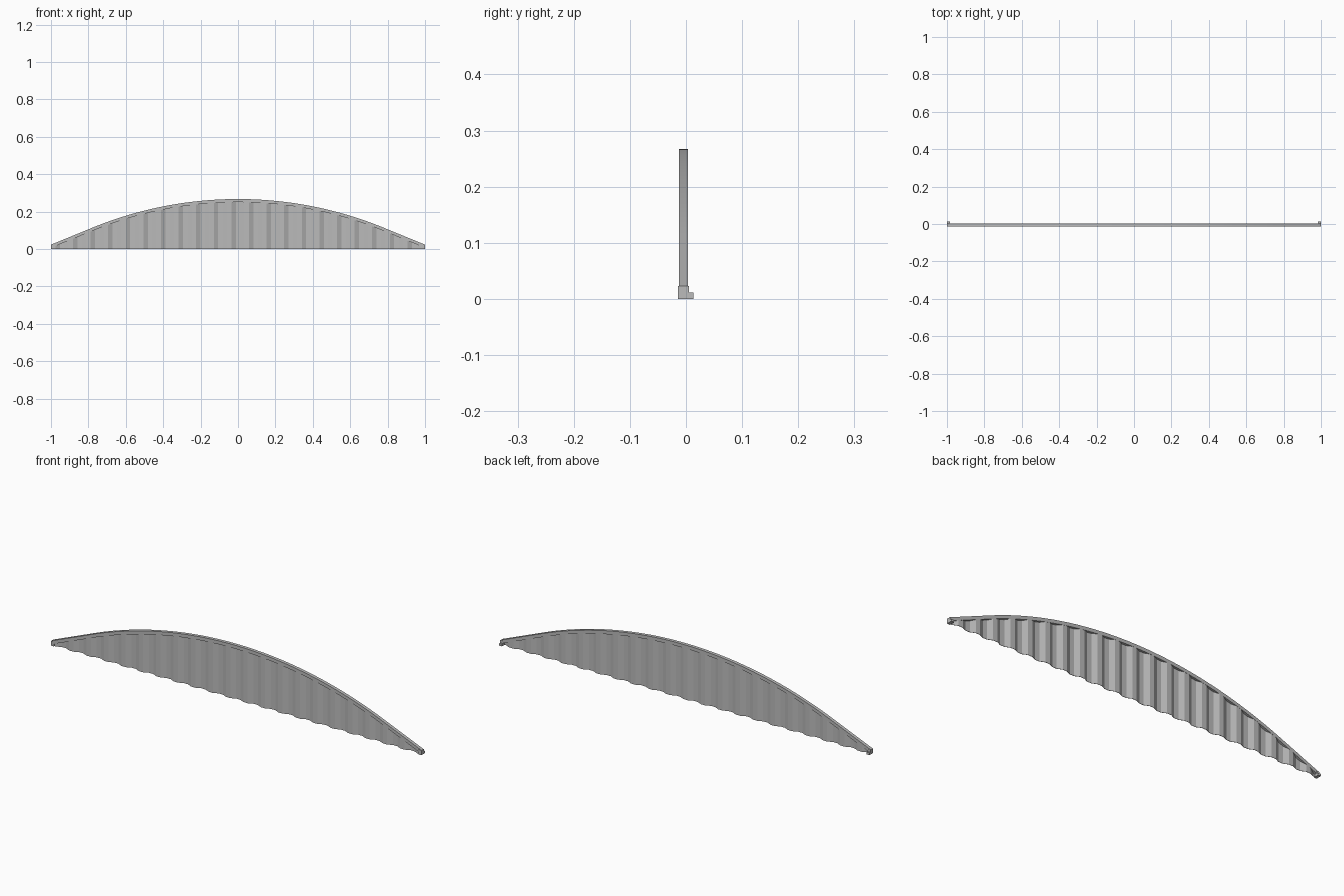
import bpy, bmesh, math

cube = bpy.data.objects.get("Cube")
if cube:
    bpy.data.objects.remove(cube, do_unlink=True)

grey = bpy.data.materials.new("galvanised grey")
grey.use_nodes = True
colour = (0.5, 0.5, 0.5, 1)
grey.diffuse_color = colour
grey.node_tree.nodes["Principled BSDF"].inputs["Base Color"].default_value = colour

RADIUS, APEX, ARC_END, SLOPE = 2.056, 0.267, 0.8, 0.41
RIM = 0.017
STEP = 2 / 85          # a quarter of one corrugation


def arch(x):
    """Top of the rim: a circular arc running into straight ends."""
    a = min(abs(x), ARC_END)
    return APEX - RADIUS + math.sqrt(RADIUS ** 2 - a ** 2) - (abs(x) - a) * SLOPE


def finish(name, bm):
    bmesh.ops.recalc_face_normals(bm, faces=bm.faces[:])
    mesh = bpy.data.meshes.new(name)
    bm.to_mesh(mesh)
    bm.free()
    mesh.materials.append(grey)
    obj = bpy.data.objects.new(name, mesh)
    bpy.context.collection.objects.link(obj)
    return obj


def loft(name, sections):
    """Skin a row of four-cornered sections and close both ends."""
    bm = bmesh.new()
    rings = [[bm.verts.new(p) for p in s] for s in sections]
    for a, b in zip(rings, rings[1:]):
        for i in range(4):
            j = (i + 1) % 4
            bm.faces.new((a[i], a[j], b[j], b[i]))
    bm.faces.new(rings[0])
    bm.faces.new(rings[-1])
    return finish(name, bm)


# Curved rim along the top edge
xs = [-1 + i / 30 for i in range(61)]
rim = loft("arched_rim", [
    [(x, y, z) for y, z in ((-0.0125, arch(x) - RIM), (0.004, arch(x) - RIM),
                            (0.004, arch(x)), (-0.0125, arch(x)))] for x in xs])
bpy.ops.object.select_all(action="DESELECT")
rim.select_set(True)
bpy.context.view_layer.objects.active = rim
bpy.ops.object.shade_smooth_by_angle(angle=math.radians(20))

# Corrugated sheet: trapezoid folds of equal flats and slopes
sections = []
for i in range(86):
    x = -1 + i * STEP
    y = 0.002 if i % 4 in (2, 3) else -0.009
    top = max(arch(x) - RIM * 0.7, 0.004)
    sections.append([(x, y, 0), (x, y + 0.0015, 0), (x, y + 0.0015, top), (x, y, top)])
loft("corrugated_sheet", sections)

# Stepped end brackets
for side, label in ((-1, "right"), (1, "left")):
    profile = ((-0.014, 0), (0.0134, 0), (0.0134, 0.011),
               (0.005, 0.011), (0.005, 0.023), (-0.014, 0.023))
    bm = bmesh.new()
    face = bm.faces.new([bm.verts.new((side, y, z)) for y, z in profile])
    made = bmesh.ops.extrude_face_region(bm, geom=[face], use_keep_orig=True)
    moved = [v for v in made["geom"] if isinstance(v, bmesh.types.BMVert)]
    bmesh.ops.translate(bm, verts=moved, vec=(-side * 0.015, 0, 0))
    finish(label + "_end_bracket", bm)
